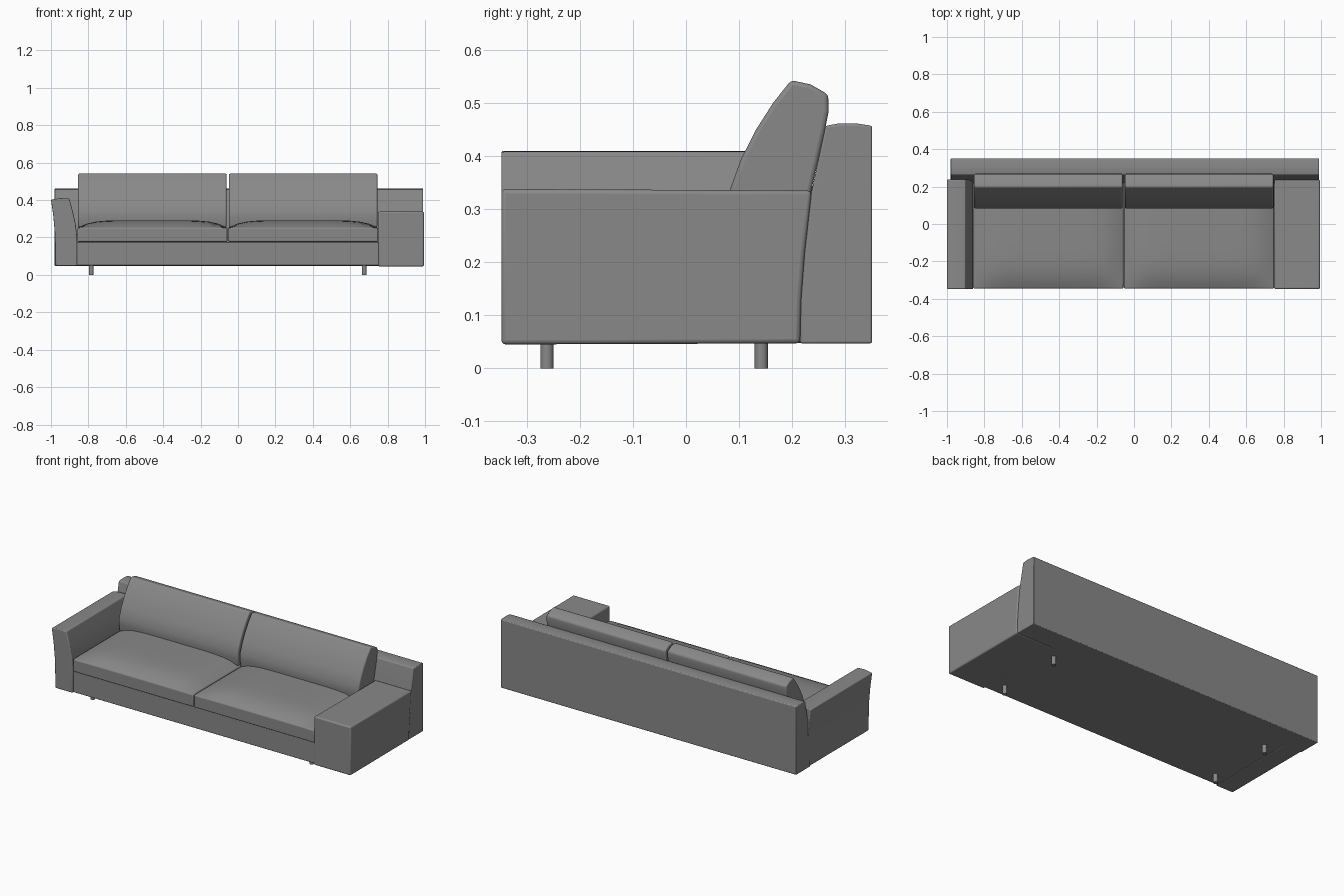
import bpy, bmesh, math

cube = bpy.data.objects.get("Cube")
if cube:
    bpy.data.objects.remove(cube, do_unlink=True)

fabric = bpy.data.materials.new("grey fabric")
fabric.use_nodes = True
GREY = (0.25, 0.25, 0.25, 1)
fabric.diffuse_color = GREY
fabric.node_tree.nodes["Principled BSDF"].inputs["Base Color"].default_value = GREY


def finish(name, bm, bevel=0.0):
    """Turn a bmesh into a smooth-shaded, optionally bevelled object."""
    bmesh.ops.recalc_face_normals(bm, faces=bm.faces)
    mesh = bpy.data.meshes.new(name)
    bm.to_mesh(mesh)
    bm.free()
    mesh.materials.append(fabric)
    obj = bpy.data.objects.new(name, mesh)
    bpy.context.collection.objects.link(obj)
    bpy.ops.object.select_all(action="DESELECT")
    bpy.context.view_layer.objects.active = obj
    obj.select_set(True)
    bpy.ops.object.shade_smooth_by_angle(angle=math.radians(35))
    if bevel:
        mod = obj.modifiers.new("soft edges", "BEVEL")
        mod.width = bevel
        mod.segments = 3
        mod.limit_method = "ANGLE"
        mod.angle_limit = math.radians(35)
    return obj


def prism(name, profile, axis, start, end, bevel):
    """Extrude a closed profile: (y, z) points along x, or (x, z) points along y."""
    bm = bmesh.new()
    if axis == "x":
        rings = [[bm.verts.new((s, a, b)) for a, b in profile] for s in (start, end)]
    else:
        rings = [[bm.verts.new((a, s, b)) for a, b in profile] for s in (start, end)]
    n = len(profile)
    for ring in rings:
        bm.faces.new(ring)
    for i in range(n):
        j = (i + 1) % n
        bm.faces.new((rings[0][i], rings[0][j], rings[1][j], rings[1][i]))
    return finish(name, bm, bevel)


def box(name, x, y, z, bevel):
    return prism(name, [(y[0], z[0]), (y[1], z[0]), (y[1], z[1]), (y[0], z[1])],
                 "x", x[0], x[1], bevel)


def seat_cushion(name, x0, x1):
    """Box whose top swells into a soft crown."""
    y0, y1, z0, z1, crown, n = -0.345, 0.22, 0.177, 0.252, 0.04, 16
    bm = bmesh.new()
    bmesh.ops.create_grid(bm, x_segments=n, y_segments=n, size=1)
    rim = [e for e in bm.edges if e.is_boundary]
    skirt = bmesh.ops.extrude_edge_only(bm, edges=rim)["geom"]
    low = {v for v in skirt if isinstance(v, bmesh.types.BMVert)}
    for v in bm.verts:
        u, w = v.co.x, v.co.y
        swell = (1 - u ** 6) * (1 - max(-w, 0) ** 4)
        v.co.x = (x0 + x1) / 2 + u * (x1 - x0) / 2
        v.co.y = (y0 + y1) / 2 + w * (y1 - y0) / 2
        v.co.z = z0 if v in low else z1 + crown * swell
    bmesh.ops.holes_fill(bm, edges=[e for e in bm.edges if e.is_boundary], sides=0)
    finish(name, bm, 0.006)


# Backrest with a leaning front, and the line the arms meet it on
lean = [(0.215, 0.047), (0.217, 0.13), (0.224, 0.22), (0.237, 0.335)]
back = lean + [(0.263, 0.457), (0.285, 0.461), (0.325, 0.461), (0.351, 0.457), (0.351, 0.047)]
prism("backrest", back, "x", -0.98, 0.99, 0.004)

# Wide low arm
wide = [(-0.348, 0.045)] + lean + [(-0.348, 0.338)]
prism("wide_left_arm", wide, "x", 0.75, 0.994, 0.008)

# Slim arm flaring outward
slim = [(-0.86, 0.048), (-0.86, 0.2), (-0.868, 0.27), (-0.882, 0.335), (-0.902, 0.408),
        (-0.95, 0.41), (-1.0, 0.402), (-0.988, 0.32), (-0.979, 0.22), (-0.975, 0.048)]
prism("slim_right_arm", slim, "y", -0.348, 0.238, 0.005)

# Base frame
box("base", (-0.865, 0.755), (-0.34, 0.22), (0.05, 0.176), 0.004)

# Seat and back cushions, one pair on each side of the seam
cushion = [(0.09, 0.255), (0.083, 0.3), (0.084, 0.34), (0.104, 0.395), (0.132, 0.45), (0.164, 0.5),
           (0.198, 0.543), (0.235, 0.535), (0.268, 0.516), (0.269, 0.485),
           (0.26, 0.44), (0.235, 0.33), (0.215, 0.255)]
for side, x0, x1 in (("right", -0.859, -0.057), ("left", -0.053, 0.749)):
    seat_cushion(side + "_seat_cushion", x0, x1)
    prism(side + "_back_cushion", cushion, "x", x0 + 0.004, x1 - 0.004, 0.008)

# Short round legs
for side, x in (("right", -0.785), ("left", 0.675)):
    for end, y in (("front", -0.262), ("back", 0.142)):
        bm = bmesh.new()
        bmesh.ops.create_cone(bm, cap_ends=True, segments=20, radius1=0.0125,
                              radius2=0.0125, depth=0.055)
        bmesh.ops.translate(bm, verts=bm.verts, vec=(x, y, 0.0275))
        finish(f"{end}_{side}_leg", bm)
